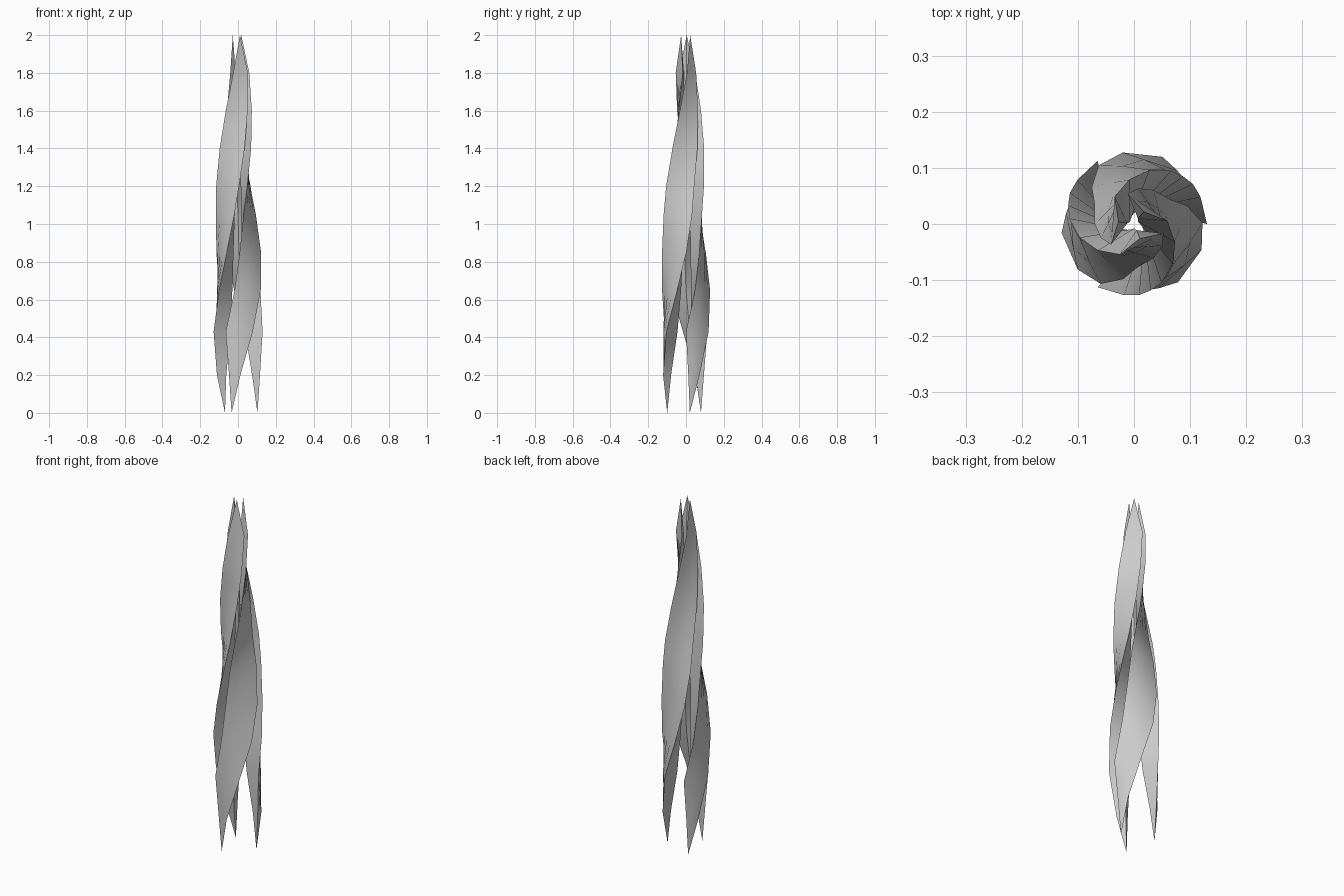
import bpy, bmesh
from math import sin, cos, radians, pi
from mathutils import Vector

if "Cube" in bpy.data.objects:
    bpy.data.objects.remove(bpy.data.objects["Cube"])

# Blade stations: height, leading edge (angle, radius), trailing edge (angle, radius),
# radius of the inner ridge
STATIONS = [
    (0.00, 11, .105, 11, .105, .105),
    (0.20, 6, .117, 36, .122, .080),
    (0.43, 0, .130, 67, .130, .045),
    (0.65, 22, .128, 99, .129, .030),
    (0.85, 34, .127, 121, .122, .025),
    (1.05, 44, .122, 139, .100, .020),
    (1.20, 55, .116, 154, .078, .015),
    (1.40, 74, .100, 180, .070, .010),
    (1.60, 96, .080, 203, .064, .008),
    (1.80, 125, .060, 222, .055, .012),
    (2.00, 172, .028, 172, .028, .028),
]
COLS = 4


def polar(angle, radius, z):
    a = radians(angle)
    return Vector((radius * cos(a), radius * sin(a), z))


def section(z, la, lr, ra, rr, ridge, turn):
    """Closed loop: outer face from leading to trailing edge, then the inner ridge."""
    p, q = polar(la + turn, lr, z), polar(ra + turn, rr, z)
    bulge = 0.8 * max(0.0, 1 - z / 1.3)       # rounder near the base, flat higher up
    outer = []
    for i in range(COLS + 1):
        t = i / COLS
        arc = polar(la + (ra - la) * t + turn, lr + (rr - lr) * t, z)
        outer.append(p.lerp(q, t).lerp(arc, bulge))
    return outer + [polar((la + ra) / 2 + turn, ridge, z)]


def blade(name, turn):
    bm = bmesh.new()
    rings = [[bm.verts.new(co) for co in section(*s, turn)] for s in STATIONS]
    n = len(rings[0])
    for a, b in zip(rings, rings[1:]):
        for i in range(n):
            j = (i + 1) % n
            bm.faces.new((a[i], a[j], b[j], b[i]))
    bmesh.ops.remove_doubles(bm, verts=bm.verts, dist=1e-5)   # close the tips
    bmesh.ops.recalc_face_normals(bm, faces=bm.faces)
    mesh = bpy.data.meshes.new(name)
    bm.to_mesh(mesh)
    bm.free()
    obj = bpy.data.objects.new(name, mesh)
    bpy.context.collection.objects.link(obj)
    bpy.ops.object.select_all(action='DESELECT')
    obj.select_set(True)
    bpy.context.view_layer.objects.active = obj
    bpy.ops.object.shade_smooth_by_angle(angle=pi / 6)


# Three identical twisted blades around the axis
for k, label in enumerate(("right", "left", "front")):
    blade("twisted_blade_" + label, 120 * k)
